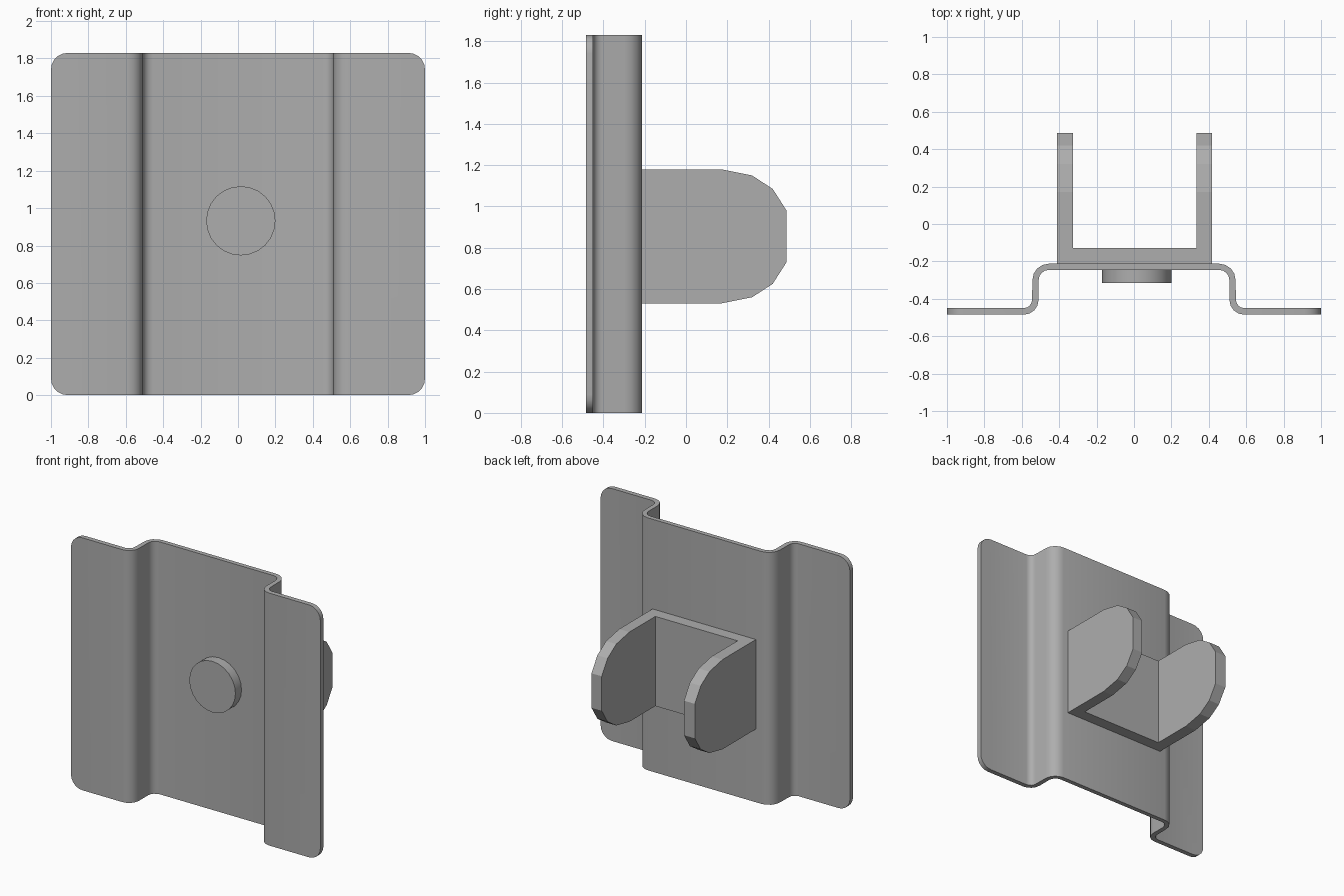
import bpy, bmesh, math
from mathutils import Vector

cube = bpy.data.objects.get("Cube")
if cube:
    bpy.data.objects.remove(cube, do_unlink=True)

HEIGHT = 1.83

steel = bpy.data.materials.new("plain grey steel")
steel.use_nodes = True
grey = (0.42, 0.42, 0.42, 1)
steel.diffuse_color = grey
steel.node_tree.nodes["Principled BSDF"].inputs["Base Color"].default_value = grey


def finish(name, bm, angle=None):
    """Turn a bmesh into an object with the steel material."""
    bmesh.ops.recalc_face_normals(bm, faces=bm.faces)
    mesh = bpy.data.meshes.new(name)
    bm.to_mesh(mesh)
    bm.free()
    mesh.materials.append(steel)
    obj = bpy.data.objects.new(name, mesh)
    bpy.context.collection.objects.link(obj)
    if angle:
        bpy.ops.object.select_all(action='DESELECT')
        obj.select_set(True)
        bpy.context.view_layer.objects.active = obj
        bpy.ops.object.shade_smooth_by_angle(angle=math.radians(angle))
    return obj


def extrude(points, vector):
    """Prism from a closed planar outline."""
    bm = bmesh.new()
    face = bm.faces.new([bm.verts.new(p) for p in points])
    new = bmesh.ops.extrude_face_region(bm, geom=[face])["geom"]
    verts = [g for g in new if isinstance(g, bmesh.types.BMVert)]
    bmesh.ops.translate(bm, verts=verts, vec=Vector(vector))
    return bm


def bend(cx, cy, radius, start, end, steps=4):
    """Points along an arc, angles in degrees."""
    angles = [math.radians(start + (end - start) * i / steps) for i in range(steps + 1)]
    return [(cx + radius * math.cos(a), cy + radius * math.sin(a)) for a in angles]


# Folded back plate: a raised web between two flanges
front = [(1, -0.485)] + bend(0.59, -0.405, 0.08, 270, 180) + bend(0.455, -0.3, 0.055, 0, 90)
back = bend(0.455, -0.3, 0.088, 90, 0) + bend(0.59, -0.405, 0.045, 180, 270) + [(1, -0.45)]
mirror = lambda pts: [(-x, y) for x, y in reversed(pts)]
outline = front + mirror(front) + mirror(back) + back
bm = extrude([(x, y, 0) for x, y in outline], (0, 0, HEIGHT))
corners = [e for e in bm.edges
           if all(abs(v.co.x) > 0.99 for v in e.verts)
           and abs(e.verts[0].co.z - e.verts[1].co.z) < 0.01]
bmesh.ops.bevel(bm, geom=corners, offset=0.09, segments=5, profile=0.5, affect='EDGES')
finish("back_plate", bm, 35)

# U-shaped bracket: base and two rounded arms
BACK, BASE, LOW, HIGH = -0.213, -0.127, 0.53, 1.18
lower = [(BACK, LOW), (0.17, LOW), (0.32, 0.56), (0.42, 0.625), (0.487, 0.73)]
arm = lower + [(y, LOW + HIGH - z) for y, z in reversed(lower)]
for side, x0, x1 in (("right", -0.412, -0.325), ("left", 0.335, 0.417)):
    finish(side + "_arm", extrude([(x0, y, z) for y, z in arm], (x1 - x0, 0, 0)))
base = [(-0.325, BACK), (0.335, BACK), (0.335, BASE), (-0.325, BASE)]
finish("bracket_base", extrude([(x, y, LOW) for x, y in base], (0, 0, HIGH - LOW)))

# Round rivet head on the front of the web
ring = bend(0.015, 0.932, 0.185, 0, 345, 23)
finish("rivet_head", extrude([(x, -0.315, z) for x, z in ring], (0, 0.075, 0)), 35)
